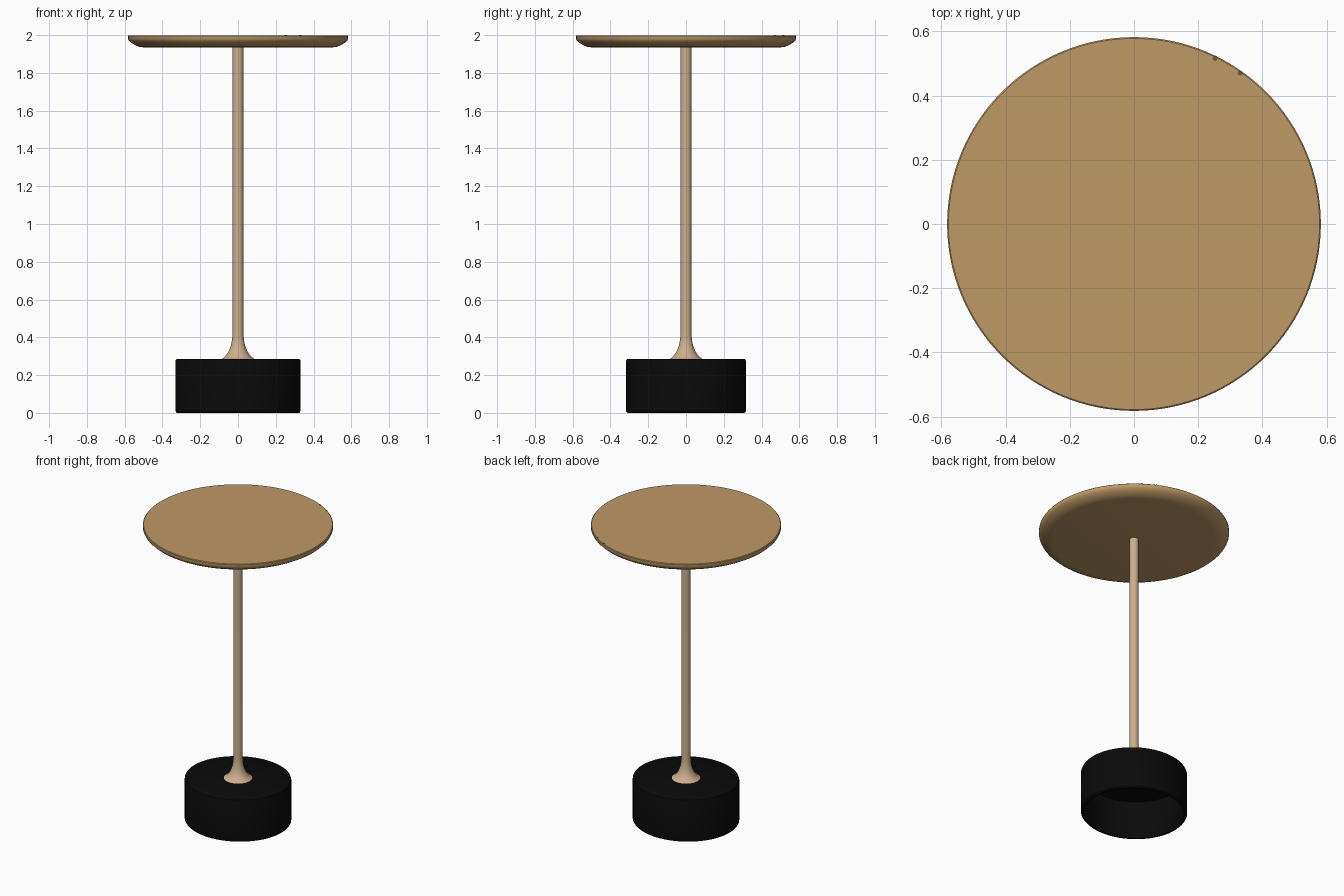
import bpy
import math

cube = bpy.data.objects.get("Cube")
if cube:
    bpy.data.objects.remove(cube, do_unlink=True)


def material(name, rgb, roughness=0.6):
    mat = bpy.data.materials.new(name)
    mat.use_nodes = True
    mat.diffuse_color = (*rgb, 1)
    shader = mat.node_tree.nodes["Principled BSDF"]
    shader.inputs["Base Color"].default_value = (*rgb, 1)
    shader.inputs["Roughness"].default_value = roughness
    return mat


def lathe(name, profile, mat, segments=96, location=(0, 0, 0), scale=(1, 1, 1)):
    """Revolve (radius, height) points, listed bottom to top outside, about z."""
    verts, rings, faces = [], [], []
    for r, z in profile:
        start = len(verts)
        if r == 0:
            verts.append((0, 0, z))
            rings.append([start] * segments)
        else:
            for i in range(segments):
                a = math.tau * i / segments
                verts.append((r * math.cos(a), r * math.sin(a), z))
            rings.append(list(range(start, start + segments)))
    for low, high in zip(rings, rings[1:]):
        for i in range(segments):
            j = (i + 1) % segments
            quad = (low[i], low[j], high[j], high[i])
            faces.append(tuple(dict.fromkeys(quad)))
    mesh = bpy.data.meshes.new(name)
    mesh.from_pydata(verts, [], faces)
    mesh.materials.append(mat)
    obj = bpy.data.objects.new(name, mesh)
    obj.location, obj.scale = location, scale
    bpy.context.collection.objects.link(obj)
    bpy.ops.object.select_all(action="DESELECT")
    obj.select_set(True)
    bpy.context.view_layer.objects.active = obj
    bpy.ops.object.shade_smooth_by_angle(angle=math.radians(35))
    return obj


gold = material("warm gold", (0.52, 0.32, 0.135))
beige = material("pale beige", (0.60, 0.43, 0.27))
black = material("matt black", (0.003, 0.003, 0.003))
brown = material("dark brown", (0.16, 0.095, 0.04))

# Round top with a curved underside
lathe("table_top", [
    (0, 1.935), (0.5, 1.935), (0.522, 1.938), (0.545, 1.947), (0.565, 1.959),
    (0.578, 1.972), (0.582, 1.98), (0.582, 1.996), (0.578, 1.999), (0, 1.999),
], gold, segments=128)

# Two small marks near the back edge
for side, x, y in (("right", 0.252, 0.515), ("left", 0.33, 0.47)):
    lathe(f"{side}_top_mark", [(0, 0), (0.007, 0), (0.007, 0.002), (0, 0.002)],
          brown, segments=16, location=(x, y, 1.998))

# Slender stem with a flared foot
foot = []
for i in range(13):
    a = math.pi / 2 * i / 12
    foot.append((0.11 - 0.081 * math.sin(a), 0.42 - 0.14 * math.cos(a)))
lathe("stem", [(0, 0.28)] + foot + [(0.029, 1.94), (0, 1.94)], beige, segments=48)

# Heavy drum base, hollow underneath
lathe("base", [
    (0, 0.255), (0.31, 0.255), (0.31, 0.005), (0.313, 0), (0.324, 0), (0.331, 0.008),
    (0.331, 0.276), (0.328, 0.283), (0.321, 0.286), (0, 0.286),
], black, scale=(1, 0.957, 1))
